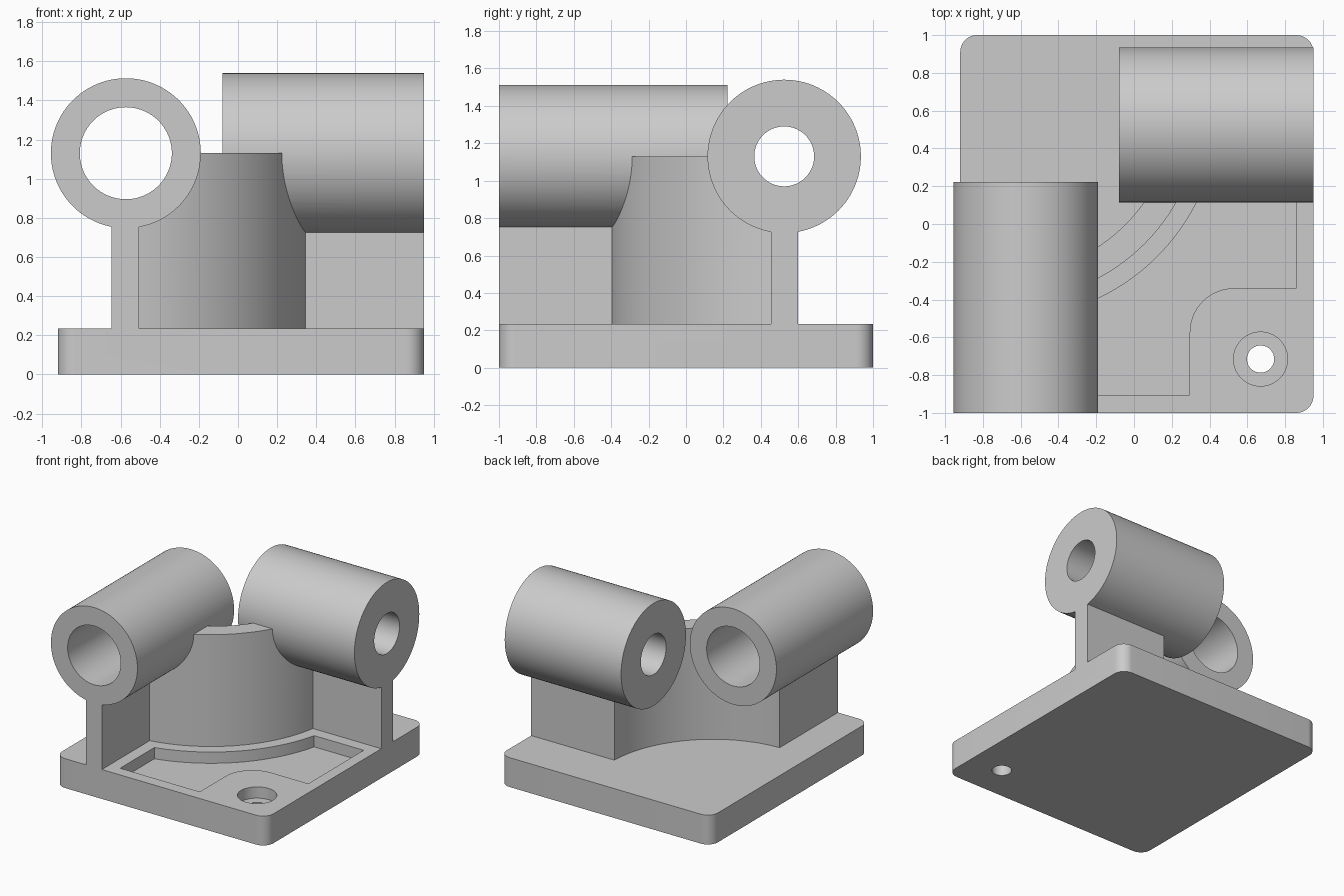
import bpy
import bmesh
from math import asin, acos, cos, sin, pi, radians
from mathutils import Matrix, Vector

cube = bpy.data.objects.get("Cube")
if cube:
    bpy.data.objects.remove(cube, do_unlink=True)

grey = bpy.data.materials.new("plain grey")
grey.use_nodes = True
color = (0.6, 0.6, 0.6, 1.0)
grey.diffuse_color = color
grey.node_tree.nodes["Principled BSDF"].inputs["Base Color"].default_value = color


def arc(cx, cy, r, start, end, steps=32):
    """Points along a circular arc, angles in radians."""
    angles = [start + (end - start) * i / steps for i in range(steps + 1)]
    return [(cx + r * cos(a), cy + r * sin(a)) for a in angles]


def make_object(name, bm):
    bmesh.ops.recalc_face_normals(bm, faces=bm.faces[:])
    mesh = bpy.data.meshes.new(name)
    bm.to_mesh(mesh)
    bm.free()
    mesh.materials.append(grey)
    obj = bpy.data.objects.new(name, mesh)
    bpy.context.collection.objects.link(obj)
    return obj


def prism(name, outline, bottom, top):
    """Extrude a flat outline upward."""
    bm = bmesh.new()
    face = bm.faces.new([bm.verts.new((x, y, bottom)) for x, y in outline])
    grown = bmesh.ops.extrude_face_region(bm, geom=[face])["geom"]
    verts = [v for v in grown if isinstance(v, bmesh.types.BMVert)]
    bmesh.ops.translate(bm, verts=verts, vec=(0, 0, top - bottom))
    return make_object(name, bm)


def cylinder(name, start, end, radius, segments=96):
    """Solid cylinder between two points."""
    start, end = Vector(start), Vector(end)
    axis = end - start
    turn = axis.to_track_quat("Z", "Y").to_matrix().to_4x4()
    bm = bmesh.new()
    bmesh.ops.create_cone(bm, cap_ends=True, segments=segments,
                          radius1=radius, radius2=radius, depth=axis.length,
                          matrix=Matrix.Translation((start + end) / 2) @ turn)
    return make_object(name, bm)


def combine(target, other, operation):
    """Apply a boolean and remove the helper solid."""
    other.hide_render = True
    mod = target.modifiers.new("boolean", "BOOLEAN")
    mod.operation = operation
    mod.solver = "EXACT"
    mod.object = other
    bpy.context.view_layer.objects.active = target
    bpy.ops.object.modifier_apply(modifier=mod.name)
    bpy.data.objects.remove(other, do_unlink=True)


# Shared dimensions
LEFT, RIGHT, FRONT, BACK = -0.92, 0.95, -1.0, 1.0
PLATE_TOP = 0.235
AXIS_Z = 1.13
ARC_X, ARC_Y = -0.676, 0.626
R_OUT, R_IN, R_POCKET = 1.035, 0.89, 1.13
ARM_X0, ARM_X1 = -0.645, -0.505
ARM_Y0, ARM_Y1 = 0.455, 0.60
MARGIN = 0.095


def bend(radius, x, y):
    """Arc of the curved web from the line at x round to the line at y."""
    start = -acos((x - ARC_X) / radius)
    end = asin((y - ARC_Y) / radius)
    return arc(ARC_X, ARC_Y, radius, start, end, 48)


# Base plate with rounded corners
corner = 0.09
outline = []
for i, (x, y) in enumerate([(RIGHT - corner, BACK - corner), (LEFT + corner, BACK - corner),
                            (LEFT + corner, FRONT + corner), (RIGHT - corner, FRONT + corner)]):
    outline += arc(x, y, corner, i * pi / 2, (i + 1) * pi / 2, 12)
bracket = prism("mounting_bracket", outline, 0, PLATE_TOP)

# Web: two straight arms joined by a curved wall
web = [(ARM_X0, FRONT), (ARM_X1, FRONT)]
web += bend(R_OUT, ARM_X1, ARM_Y0)
web += [(RIGHT, ARM_Y0), (RIGHT, ARM_Y1)]
web += reversed(bend(R_IN, ARM_X0, ARM_Y1))
combine(bracket, prism("web", web, 0.12, AXIS_Z), "UNION")

# Two horizontal tubes at right angles
tube_x, tube_y = -0.573, 0.525
combine(bracket, cylinder("front_tube", (tube_x, FRONT, AXIS_Z), (tube_x, 0.222, AXIS_Z), 0.383), "UNION")
combine(bracket, cylinder("side_tube", (-0.08, tube_y, AXIS_Z), (RIGHT, tube_y, AXIS_Z), 0.41), "UNION")

# Through bores
combine(bracket, cylinder("front_bore", (tube_x, -1.2, AXIS_Z), (tube_x, 0.4, AXIS_Z), 0.235), "DIFFERENCE")
combine(bracket, cylinder("side_bore", (-0.3, tube_y, AXIS_Z), (1.2, tube_y, AXIS_Z), 0.16), "DIFFERENCE")

# Shallow pocket following the web and the corner boss
pocket = [(ARM_X1 + MARGIN, FRONT + MARGIN), (0.295, FRONT + MARGIN)]
pocket += arc(0.53, -0.575, 0.235, pi, pi / 2, 24)
pocket += [(0.86, -0.34), (0.86, ARM_Y0 - MARGIN)]
pocket += reversed(bend(R_POCKET, ARM_X1 + MARGIN, ARM_Y0 - MARGIN))
combine(bracket, prism("pocket", pocket, PLATE_TOP - 0.09, 0.4), "DIFFERENCE")

# Counterbored screw hole
hole_x, hole_y = 0.67, -0.715
combine(bracket, cylinder("counterbore", (hole_x, hole_y, PLATE_TOP - 0.09), (hole_x, hole_y, 0.4), 0.143, 64), "DIFFERENCE")
combine(bracket, cylinder("screw_hole", (hole_x, hole_y, -0.1), (hole_x, hole_y, 0.4), 0.072, 48), "DIFFERENCE")

# Smooth round faces, crisp edges
bpy.ops.object.select_all(action="DESELECT")
bracket.select_set(True)
bpy.context.view_layer.objects.active = bracket
bpy.ops.object.shade_smooth_by_angle(angle=radians(25))
